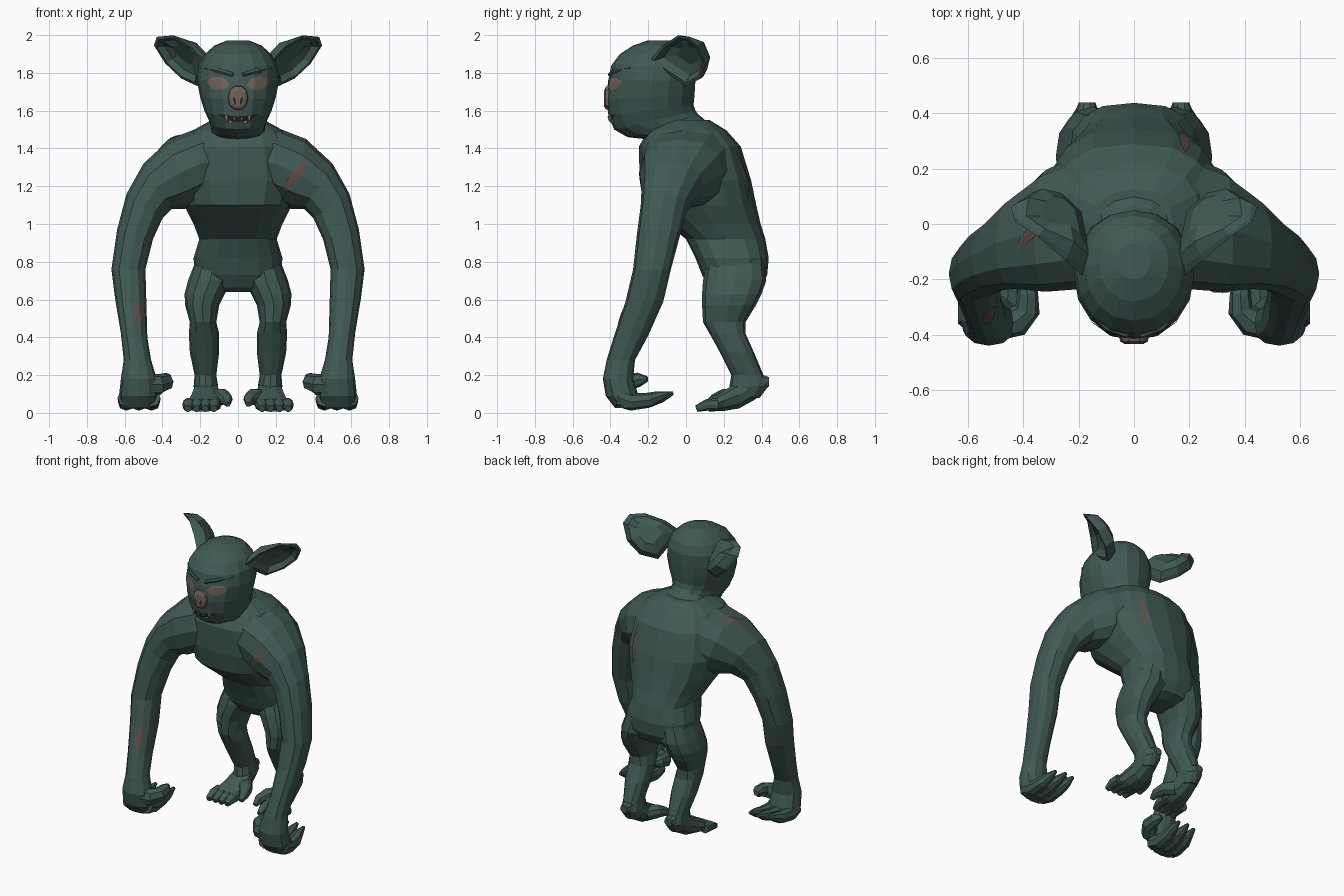
import bpy, bmesh, math
from mathutils import Vector as V
from mathutils.bvhtree import BVHTree

if "Cube" in bpy.data.objects:
    bpy.data.objects.remove(bpy.data.objects["Cube"], do_unlink=True)


def material(name, rgb):
    m = bpy.data.materials.new(name)
    m.use_nodes = True
    m.diffuse_color = (*rgb, 1)
    m.node_tree.nodes["Principled BSDF"].inputs["Base Color"].default_value = (*rgb, 1)
    return m


SKIN = material("dark green skin", (.05, .1, .088))
SCAR = material("dull brown scar", (.108, .082, .07))
EYE = material("dusty brown eye", (.168, .126, .106))
NOSE = material("pink brown nose", (.17, .118, .1))
TOOTH = material("dull ivory", (.36, .32, .26))
DARK = material("mouth dark", (.02, .025, .022))

solid_verts, solid_faces = [], []      # surfaces that painted plates cling to


def build(name, verts, faces, mat, mirror=False, solid=True):
    me = bpy.data.meshes.new(name)
    me.from_pydata([tuple(v) for v in verts], [], faces)
    bm = bmesh.new()
    bm.from_mesh(me)
    bmesh.ops.recalc_face_normals(bm, faces=bm.faces)
    bm.to_mesh(me)
    bm.free()
    me.materials.append(mat)
    ob = bpy.data.objects.new(name, me)
    bpy.context.collection.objects.link(ob)
    if mirror:
        mod = ob.modifiers.new("mirror", 'MIRROR')
        mod.merge_threshold = .002
    if solid:
        for side in ((1, -1) if mirror else (1,)):
            base = len(solid_verts)
            solid_verts.extend(V((v[0] * side, v[1], v[2])) for v in verts)
            solid_faces.extend([base + i for i in f] for f in faces)
    return ob


def loft(name, limbs, mat=SKIN, mirror=False, sides=12, power=2.3, open_start=False):
    """Skin each limb, a list of (centre, u, v) rings, into one object."""
    verts, faces = [], []
    bend = lambda a: math.copysign(abs(a) ** (2 / power), a) if abs(a) > 1e-6 else 0
    for rings in limbs:
        base = len(verts)
        for c, u, v in rings:
            for i in range(sides):
                a = math.tau * i / sides
                verts.append(V(c) + V(u) * bend(math.cos(a)) + V(v) * bend(math.sin(a)))
        for r in range(len(rings) - 1):
            for i in range(sides):
                j, k = base + r * sides, (i + 1) % sides
                faces.append([j + i, j + k, j + k + sides, j + i + sides])
        if not open_start:
            faces.append(list(range(base, base + sides)))
        faces.append(list(range(len(verts) - sides, len(verts))))
    return build(name, verts, faces, mat, mirror)


def level(x0, x1, y0, y1, zf, zb=None):
    """Level ring, or tipped when front and back heights differ."""
    zb = zf if zb is None else zb
    return (((x0 + x1) / 2, (y0 + y1) / 2, (zf + zb) / 2),
            ((x1 - x0) / 2, 0, 0), (0, (y1 - y0) / 2, (zb - zf) / 2))


def upright(y, x0, x1, z0, z1):
    return (((x0 + x1) / 2, y, (z0 + z1) / 2), ((x1 - x0) / 2, 0, 0), (0, 0, (z1 - z0) / 2))


def arm_ring(ox, oz, ix, iz, yf, yb):
    return (((ox + ix) / 2, (yf + yb) / 2, (oz + iz) / 2),
            ((ox - ix) / 2, 0, (oz - iz) / 2), (0, (yb - yf) / 2, 0))


def tube(points, radii):
    pts, rings = [V(p) for p in points], []
    for i, (p, r) in enumerate(zip(pts, radii)):
        d = (pts[min(i + 1, len(pts) - 1)] - pts[max(i - 1, 0)]).normalized()
        u = d.cross(V((0, 0, 1))).normalized()
        rings.append((p, u * r, u.cross(d) * r))
    return rings


# Torso: height, half width, front, back
torso = [(.64, .08, .17, .34), (.665, .16, .125, .395), (.73, .23, .085, .43), (.82, .235, .05, .438),
         (.92, .205, 0, .42), (1, .235, -.1, .395), (1.1, .285, -.225, .372), (1.23, .32, -.245, .345),
         (1.41, .3, -.25, .29), (1.495, .24, -.2, .215), (1.55, .14, -.12, .125)]
loft("torso", [[level(-w, w, f, b, z) for z, w, f, b in torso]], sides=16, power=2.6)

# Shoulders and arms: outer x z, inner x z, front, back
arm = [(0, 1.52, 0, 1.2, -.2, .24), (.2, 1.512, .18, 1.13, -.235, .255),
       (.36, 1.45, .28, 1.08, -.245, .195), (.5, 1.32, .35, 1.08, -.235, .095),
       (.59, 1.16, .4, 1.03, -.24, .01), (.64, .97, .45, .92, -.26, -.03),
       (.67, .76, .49, .76, -.28, -.08), (.65, .6, .485, .58, -.32, -.12),
       (.62, .42, .48, .4, -.38, -.2), (.605, .28, .46, .28, -.42, -.27),
       (.62, .18, .43, .18, -.44, -.28), (.63, .09, .425, .09, -.425, -.25),
       (.625, .025, .435, .025, -.375, -.25)]
loft("shoulder_and_arm", [[arm_ring(*a) for a in arm]], mirror=True, open_start=True)

# Curled fingers and thumb
fingers = []
for i in range(3):
    x, reach = .458 + .066 * i, (.01, 0, .02)[i]
    fingers.append(tube([(x, -.36, .08), (x, -.29, .058), (x - .005, -.2, .067),
                         (x - .015, -.13 - reach, .085), (x - .02, -.068 - reach, .105)],
                        (.047, .046, .04, .03, .01)))
fingers.append(tube([(.49, -.36, .15), (.42, -.35, .15), (.385, -.31, .165),
                     (.385, -.25, .175), (.4, -.205, .18)], (.06, .056, .046, .038, .015)))
loft("fingers", fingers, mirror=True, sides=8)

# Legs: height, inner, outer, front, back
leg = [(.84, .03, .21, .12, .41), (.7, .03, .265, .09, .425), (.63, .07, .283, .085, .4),
       (.57, .1, .28, .085, .37), (.48, .115, .255, .09, .315), (.42, .1, .26, .125, .315),
       (.32, .1, .255, .18, .36), (.2, .115, .23, .24, .41), (.14, .105, .235, .23, .435),
       (.08, .12, .22, .24, .39)]
loft("leg", [[level(i, o, f, b, z) for z, i, o, f, b in leg]], mirror=True)

# Feet: depth, inner, outer, bottom, top
foot = [(.44, .14, .2, .14, .19), (.37, .115, .225, .07, .22), (.28, .095, .24, .02, .17),
        (.2, .085, .26, .008, .12), (.12, .1, .28, .006, .075)]
limbs = [[upright(*f) for f in foot]]
for i in range(4):
    x = .122 + .046 * i
    limbs.append(tube([(x, .17, .045), (x + .003, .11, .042), (x + .006, .055, .022)],
                      (.034, .032, .018)))
limbs.append(tube([(.13, .26, .08), (.08, .2, .085), (.058, .15, .07), (.055, .11, .045)],
                  (.05, .042, .03, .015)))
loft("foot", limbs, mirror=True, sides=10)

# Head and neck: front height, back height, half width, front, back
head = [(1.38, 1.49, .2, -.17, .15), (1.45, 1.56, .17, -.22, .09), (1.46, 1.58, .145, -.31, .065),
        (1.5, 1.6, .155, -.38, .05), (1.57, 1.63, .178, -.41, .04), (1.66, 1.68, .2, -.422, .045),
        (1.76, 1.76, .218, -.412, .05), (1.84, 1.84, .208, -.395, .05),
        (1.9, 1.9, .175, -.35, .03), (1.945, 1.945, .125, -.28, -.01), (1.972, 1.97, .06, -.2, -.07)]
loft("head", [[level(-w, w, f, b, zf, zb) for zf, zb, w, f, b in head]], sides=16, power=2.1)
loft("brow", [tube([(.025, -.402, 1.79), (.1, -.374, 1.812), (.175, -.298, 1.826)],
                   (.012, .014, .006))], mirror=True, sides=6)

# Snout
loft("nose", [[upright(-.38, -.06, .06, 1.6, 1.74), upright(-.425, -.05, .05, 1.605, 1.73),
               upright(-.434, -.034, .034, 1.62, 1.705)]], mat=NOSE, sides=10)

# Cupped ears: rim, lip, hollow and rounded back share one outline
rim = [V(p) for p in ((.175, -.195, 1.86), (.25, -.13, 1.94), (.35, -.045, 1.997), (.43, .01, 1.99),
                      (.445, .06, 1.945), (.385, .1, 1.85), (.3, .08, 1.77), (.215, 0, 1.73))]
middle = sum(rim, V()) / len(rim)
back = V((-.6, .68, .4))
layers = [(.4, .05), (.72, .035), (.88, 0), (1, 0), (.97, .025), (.83, .07), (.45, .095)]
verts = [middle.lerp(p, s) + back * d * (.5 if p.z > 1.98 else 1) for s, d in layers for p in rim]
n = len(rim)
faces = [[r * n + i, r * n + (i + 1) % n, (r + 1) * n + (i + 1) % n, (r + 1) * n + i]
         for r in range(len(layers) - 1) for i in range(n)]
faces += [list(range(n)), list(range(len(verts) - n, len(verts)))]
build("ear", verts, faces, SKIN, mirror=True, solid=False)

tree = BVHTree.FromPolygons(solid_verts, solid_faces)


def plate(name, start, end, width, direction, mat, bend=0, mirror=False):
    """Thin lens-shaped patch dropped onto the body along a direction."""
    d, a, b = V(direction), V(start), V(end)
    side = d.cross(b - a).normalized()
    long, wide, verts = 10, 4, []
    for i in range(long + 1):
        t = i / long
        swell = math.sin(math.pi * t)
        for j in range(wide + 1):
            off = (j / wide - .5) * width * max(.1, swell ** .6) + bend * swell
            p = a.lerp(b, t) + side * off
            hit = tree.ray_cast(p - d * 3, d)[0]
            verts.append((hit or p) - d * .006)
    row = wide + 1
    faces = [[i * row + j, i * row + j + 1, (i + 1) * row + j + 1, (i + 1) * row + j]
             for i in range(long) for j in range(wide)]
    ob = build(name, verts, faces, mat, mirror, solid=False)
    # keep the patch facing away from the body
    if sum(p.normal.dot(d) for p in ob.data.polygons) > 0:
        ob.data.flip_normals()


IN, OUT, DOWN = (0, 1, 0), (0, -1, 0), (0, 0, -1)
# Eyes, nostrils and mouth
plate("eye", (.048, 0, 1.737), (.163, 0, 1.752), .07, IN, EYE, mirror=True)
plate("nostril", (.014, 0, 1.63), (.022, 0, 1.675), .014, IN, DARK, mirror=True)
plate("mouth", (-.105, 0, 1.58), (.105, 0, 1.58), .03, IN, DARK, bend=.025)

# Scars
plate("chest_scar", (.245, 0, 1.175), (.37, 0, 1.34), .052, IN, SCAR)
plate("forearm_scar", (-.53, 0, .46), (-.52, 0, .59), .05, IN, SCAR)
plate("back_scar", (.18, 0, 1.13), (.185, 0, 1.39), .04, OUT, SCAR)
plate("shoulder_scar", (-.29, .05, 1.4), (-.43, -.09, 1.4), .04, DOWN, SCAR)

# Teeth: sideways position, root height, tip height
teeth = []
for x, root, tip in ((.06, 1.575, 1.535), (.02, 1.565, 1.545), (.04, 1.535, 1.565)):
    y = tree.ray_cast(V((x, -3, root)), V(IN))[0].y - .004
    teeth.append([level(x - r, x + r, y - r, y + r, z)
                  for r, z in ((.009, root), (.007, (root + tip) / 2), (.001, tip))])
loft("teeth", teeth, mat=TOOTH, mirror=True, sides=6)
